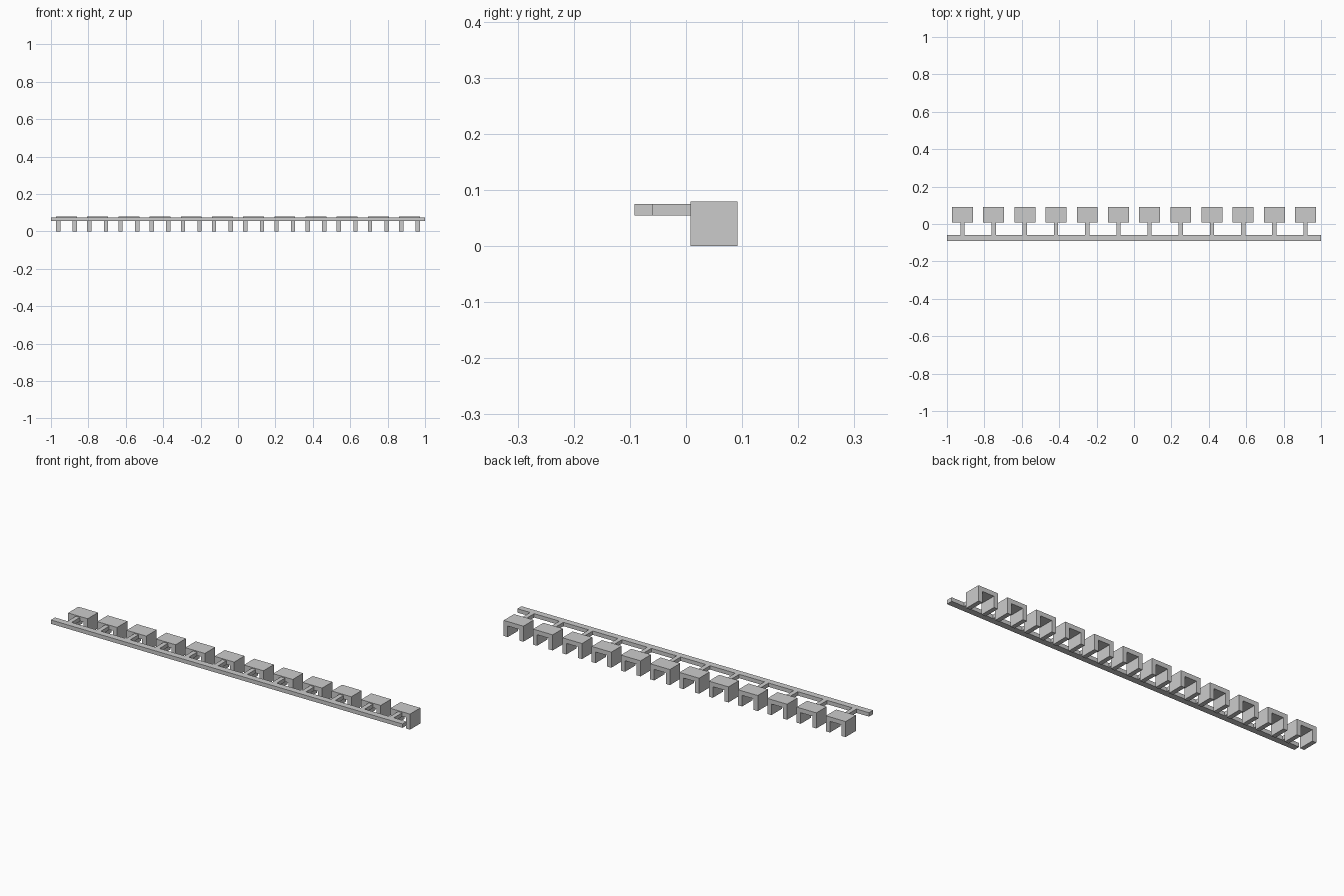
import bpy

cube = bpy.data.objects.get("Cube")
if cube:
    bpy.data.objects.remove(cube, do_unlink=True)

# Single grey plastic
grey = bpy.data.materials.new("grey_plastic")
grey.use_nodes = True
colour = (0.6, 0.6, 0.6, 1)
grey.diffuse_color = colour
grey.node_tree.nodes["Principled BSDF"].inputs["Base Color"].default_value = colour


def prism(name, outline, y0, y1):
    """Extrude an x-z outline from y0 to y1."""
    n = len(outline)
    verts = [(x, y, z) for y in (y0, y1) for x, z in outline]
    faces = [tuple(range(n)), tuple(range(2 * n - 1, n - 1, -1))]
    faces += [(i, i + n, (i + 1) % n + n, (i + 1) % n) for i in range(n)]
    mesh = bpy.data.meshes.new(name)
    mesh.from_pydata(verts, [], faces)
    mesh.materials.append(grey)
    obj = bpy.data.objects.new(name, mesh)
    bpy.context.collection.objects.link(obj)
    return obj


def rect(x, half, z0, z1):
    return [(x - half, z0), (x + half, z0), (x + half, z1), (x - half, z1)]


COUNT = 12
PITCH = 2 / COUNT
RAIL_Z = (0.055, 0.075)
TOP, OUTER, INNER, CEILING = 0.08, 0.056, 0.033, 0.057

# Long front carrier rail
prism("carrier_rail", rect(0, 1, *RAIL_Z), -0.092, -0.059)

for i in range(COUNT):
    x = (i + 0.5) * PITCH - 1
    # Narrow stem joining the rail to the clip
    prism(f"stem_{i + 1}", rect(x, 0.0115, *RAIL_Z), -0.059, 0.008)
    # Arch-shaped clip, open at front, back and below
    half = [(OUTER, TOP), (OUTER, 0), (INNER, 0), (INNER, CEILING)]
    right = [(x - dx, z) for dx, z in half]
    left = [(x + dx, z) for dx, z in reversed(half)]
    prism(f"clip_{i + 1}", right + left, 0.008, 0.092)
